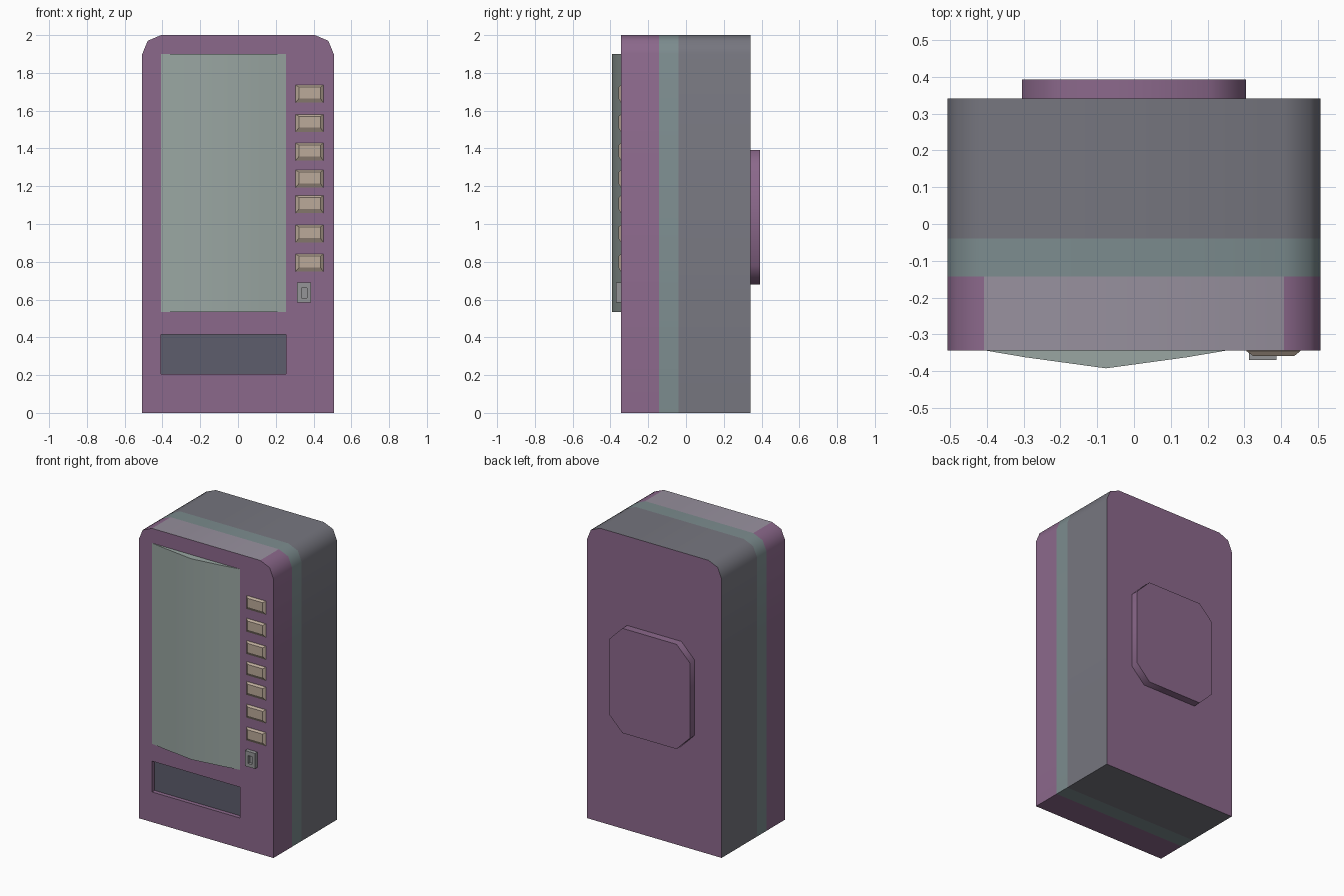
import bpy, bmesh, math

if "Cube" in bpy.data.objects:
    bpy.data.objects.remove(bpy.data.objects["Cube"])


def material(name, rgb):
    m = bpy.data.materials.new(name)
    m.diffuse_color = (*rgb, 1)
    m.use_nodes = True
    m.node_tree.nodes["Principled BSDF"].inputs["Base Color"].default_value = m.diffuse_color
    return m


purple = material("purple", (0.26, 0.14, 0.26))
mauve = material("mauve_grey", (0.31, 0.28, 0.34))
band = material("band", (0.20, 0.26, 0.27))
steel = material("steel", (0.18, 0.18, 0.21))
glass = material("glass", (0.32, 0.38, 0.36))
tan = material("button_tan", (0.50, 0.40, 0.32))
dark = material("slot_dark", (0.11, 0.11, 0.15))
coin_grey = material("coin_grey", (0.30, 0.30, 0.31))


def finish(name, bm, mats, smooth=None):
    bmesh.ops.recalc_face_normals(bm, faces=bm.faces)
    me = bpy.data.meshes.new(name)
    bm.to_mesh(me)
    bm.free()
    ob = bpy.data.objects.new(name, me)
    bpy.context.collection.objects.link(ob)
    for m in mats:
        me.materials.append(m)
    if smooth:
        smooth_by_angle(ob, smooth)
    return ob


def activate(ob):
    bpy.ops.object.select_all(action='DESELECT')
    ob.select_set(True)
    bpy.context.view_layer.objects.active = ob


def smooth_by_angle(ob, degrees):
    activate(ob)
    bpy.ops.object.shade_smooth_by_angle(angle=math.radians(degrees))


def loft(sections):
    """Bridge equal-length rings of (x, y, z) points and cap both ends."""
    bm = bmesh.new()
    rings = [[bm.verts.new(p) for p in s] for s in sections]
    n = len(rings[0])
    for a, b in zip(rings, rings[1:]):
        for i in range(n):
            j = (i + 1) % n
            bm.faces.new((a[i], a[j], b[j], b[i]))
    bm.faces.new(rings[0])
    bm.faces.new(rings[-1])
    return bm


def rect(x0, x1, z0, z1, y):
    return [(x0, y, z0), (x1, y, z0), (x1, y, z1), (x0, y, z1)]


FRONT, BACK = -0.343, 0.341

# Cabinet: rounded-top profile run front to back, with colour bands
half = [(0.507, 0), (0.507, 1.9), (0.478, 1.97), (0.407, 2.0)]
profile = half + [(-x, z) for x, z in reversed(half)]
bm = loft([[(x, y, z) for x, z in profile] for y in (FRONT, -0.143, -0.04, BACK)])
for f in bm.faces:
    c = f.calc_center_median()
    if c.y < FRONT + 0.01 or c.y > BACK - 0.01:
        f.material_index = 0
    elif c.y < -0.143:
        f.material_index = 1 if c.z > 1.99 else 0
    elif c.y < -0.04:
        f.material_index = 2
    else:
        f.material_index = 3
cabinet = finish("cabinet", bm, [purple, mauve, band, steel])

# Delivery slot cut into the front, with a dark back panel
slot = (-0.407, 0.255, 0.205, 0.415)
cutter = finish("slot_cutter", loft([rect(*slot, FRONT - 0.1), rect(*slot, FRONT + 0.03)]), [purple])
cutter.hide_render = True
mod = cabinet.modifiers.new("slot", 'BOOLEAN')
mod.object = cutter
mod.operation = 'DIFFERENCE'
mod.solver = 'EXACT'
activate(cabinet)
bpy.ops.object.modifier_apply(modifier=mod.name)
bpy.data.objects.remove(cutter)
smooth_by_angle(cabinet, 50)

bm = bmesh.new()
bm.faces.new([bm.verts.new(p) for p in rect(*slot, FRONT + 0.028)])
panel = finish("slot_panel", bm, [dark])
if panel.data.polygons[0].normal.y > 0:
    panel.data.flip_normals()

# Bowed display window
bow = [(-0.407, FRONT), (-0.295, -0.362), (-0.076, -0.392), (0.143, -0.362),
       (0.255, FRONT), (0.255, FRONT + 0.01), (-0.407, FRONT + 0.01)]
finish("display_window", loft([[(x, y, z) for x, y in bow] for z in (0.533, 1.9)]), [glass], 30)

# Selection buttons: bevelled blocks down the right side
for i, z in enumerate((1.69, 1.535, 1.383, 1.24, 1.105, 0.95, 0.795)):
    bm = loft([rect(0.305, 0.452, z - 0.047, z + 0.045, FRONT + 0.005),
               rect(0.305, 0.452, z - 0.047, z + 0.045, FRONT - 0.002),
               rect(0.323, 0.436, z - 0.025, z + 0.035, -0.358)])
    finish(f"button_{i + 1}", bm, [tan])

# Coin slot: block with a recessed opening
outer, inner = (0.312, 0.387, 0.585, 0.69), (0.335, 0.365, 0.608, 0.662)
finish("coin_slot", loft([rect(*outer, FRONT + 0.005), rect(*outer, -0.37),
                          rect(*inner, -0.37), rect(*inner, -0.35)]), [coin_grey])

# Octagonal rear service plate
X, Z0, Z1, C = 0.304, 0.68, 1.393, 0.1
octagon = [(X, Z0 + C), (X, Z1 - C), (X - C, Z1), (C - X, Z1),
           (-X, Z1 - C), (-X, Z0 + C), (C - X, Z0), (X - C, Z0)]
finish("rear_plate", loft([[(x, y, z) for x, z in octagon] for y in (BACK - 0.005, 0.393)]), [purple], 50)
